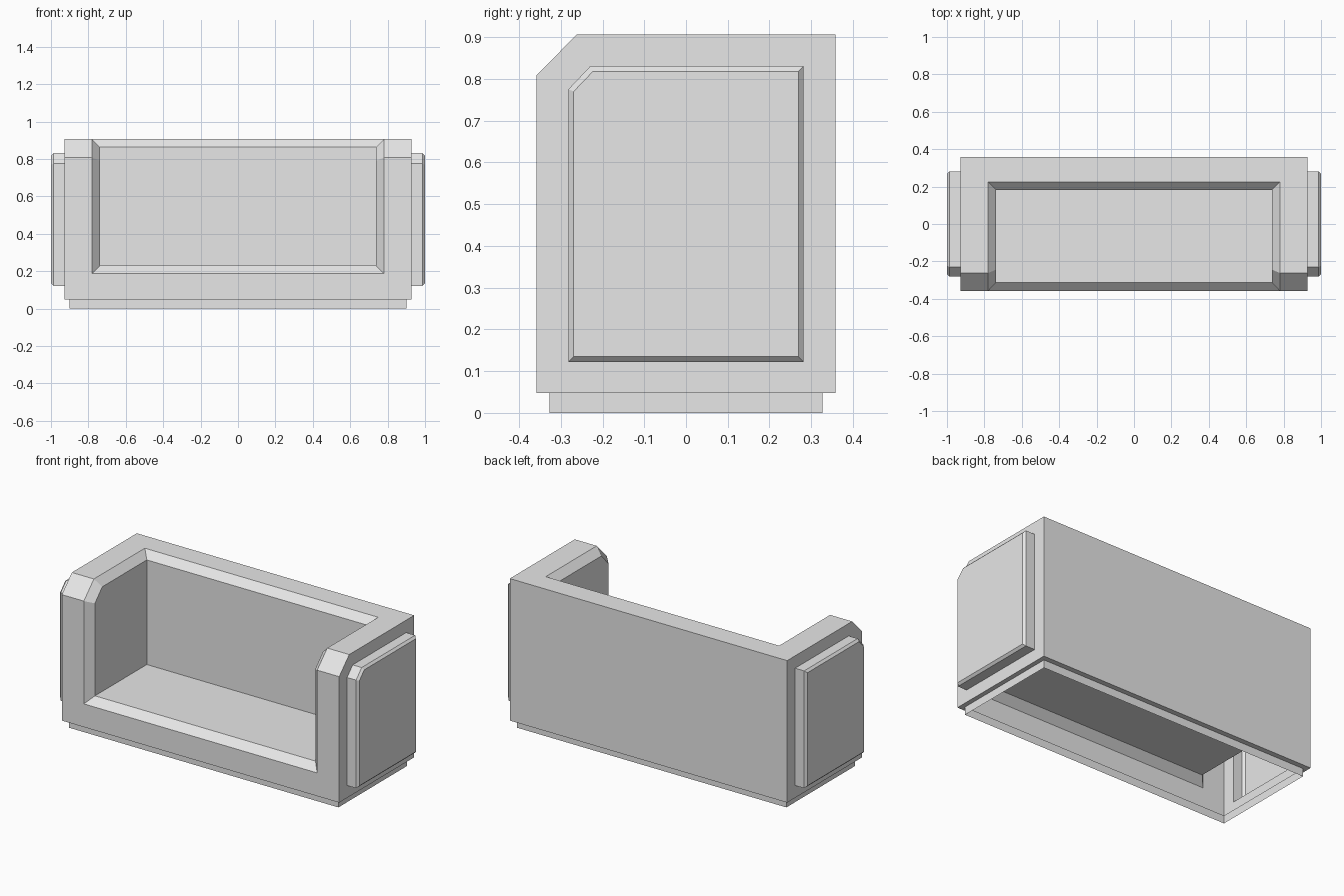
import bpy, bmesh
from mathutils import Vector

if "Cube" in bpy.data.objects:
    bpy.data.objects.remove(bpy.data.objects["Cube"])

# key dimensions
W, D, Z0, TOP = 0.927, 0.358, 0.048, 0.906      # body half width, half depth, bottom, top
RX, IX = 0.78, 0.737                            # recess half width at rim / inside
PW, PD = 0.90, 0.327                            # plinth half width and depth
CY, CZ = -0.262, 0.809                          # clipped front top corner of the arms

bm = bmesh.new()


def face(*pts):
    bm.faces.new([bm.verts.new(p) for p in pts])


def at_x(x, profile):
    return [Vector((x, y, z)) for y, z in profile]


def strip(a, b, closed=True):
    n = len(a)
    for i in range(n if closed else n - 1):
        j = (i + 1) % n
        face(a[i], a[j], b[j], b[i])


# arm outer side with raised, bevelled panel
side = at_x(W, [(-D, Z0), (-D, CZ), (CY, TOP), (D, TOP), (D, Z0)])
panel = [(-.282, .122), (-.282, .775), (-.229, .831), (.282, .831), (.282, .122)]
inset = [(-.269, .135), (-.269, .770), (-.223, .818), (.269, .818), (.269, .135)]
loops = [side, at_x(W, panel), at_x(.987, panel), at_x(1.0, inset)]
for a, b in zip(loops, loops[1:]):
    strip(a, b)
face(*loops[-1])

# recess: bevelled rim, arm inner side, seat and backrest
rim = at_x(RX, [(-D, .188), (-D, CZ), (CY, TOP), (.225, TOP)])
inner = at_x(IX, [(-.313, .231), (-.313, .79), (-.244, .863), (.182, .863)])
corner = Vector((IX, .182, .231))
strip(rim, inner, closed=False)
face(*inner, corner)


def mid(p):
    return Vector((0, p.y, p.z))


for a, b in ((rim[0], inner[0]), (inner[0], corner), (corner, inner[3]), (inner[3], rim[3])):
    face(a, b, mid(b), mid(a))

# front, clipped arm corner, top and back
face(mid(side[0]), side[0], side[1], rim[1], rim[0], mid(rim[0]))
face(side[1], side[2], rim[2], rim[1])
face(side[2], side[3], mid(side[3]), mid(rim[3]), rim[3], rim[2])
face(side[3], side[4], mid(side[4]), mid(side[3]))


# underside ledge and plinth skirt, open below
def outline(x, y, z):
    return [Vector(p) for p in ((0, -y, z), (x, -y, z), (x, y, z), (0, y, z))]


skirt = [outline(W, D, Z0), outline(PW, PD, Z0), outline(PW, PD, 0)]
for a, b in zip(skirt, skirt[1:]):
    strip(a, b, closed=False)
face(*skirt[-1])        # temporary cap so the normals can be oriented

# mirror to the other half, weld, orient, then open the bottom
half = bmesh.ops.duplicate(bm, geom=bm.verts[:] + bm.edges[:] + bm.faces[:])["geom"]
for v in half:
    if isinstance(v, bmesh.types.BMVert):
        v.co.x *= -1
bmesh.ops.remove_doubles(bm, verts=bm.verts[:], dist=1e-4)
bmesh.ops.recalc_face_normals(bm, faces=bm.faces[:])
bmesh.ops.delete(bm, geom=[f for f in bm.faces if f.calc_center_median().z < 1e-4],
                 context='FACES')
# dissolve the centre seam
seam = [e for e in bm.edges if len(e.link_faces) == 2
        and all(abs(v.co.x) < 1e-5 for v in e.verts)]
bmesh.ops.dissolve_edges(bm, edges=seam, use_verts=True)

mesh = bpy.data.meshes.new("sofa_shell")
bm.to_mesh(mesh)
bm.free()
grey = bpy.data.materials.new("light grey")
grey.diffuse_color = (0.8, 0.8, 0.8, 1)
grey.use_nodes = True
grey.node_tree.nodes["Principled BSDF"].inputs["Base Color"].default_value = grey.diffuse_color
mesh.materials.append(grey)
bpy.context.collection.objects.link(bpy.data.objects.new("sofa_shell", mesh))
